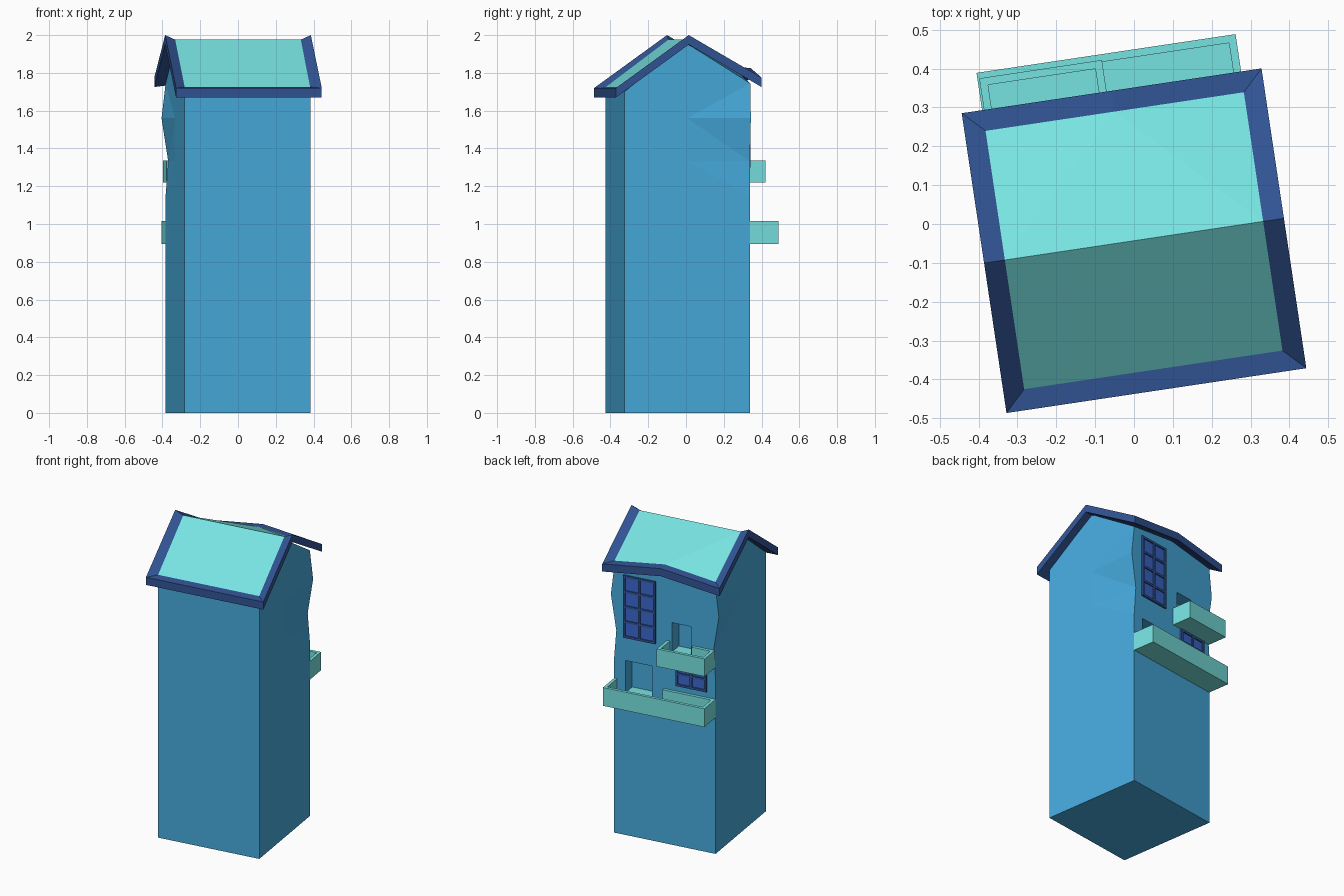
import bpy, bmesh, math

if "Cube" in bpy.data.objects:
    bpy.data.objects.remove(bpy.data.objects["Cube"])

ANGLE, SHIFT = math.radians(8.5), (0, -0.043, 0)
H = 0.337          # half width of the tower
WALL_Y = H         # plane of the decorated back wall


def material(name, rgb):
    m = bpy.data.materials.new(name)
    lin = [((c / 255 + 0.055) / 1.055) ** 2.4 for c in rgb]
    m.diffuse_color = (*lin, 1)
    m.use_nodes = True
    m.node_tree.nodes["Principled BSDF"].inputs["Base Color"].default_value = m.diffuse_color
    return m


BLUE = material("wall blue", (71, 171, 222))
TEAL = material("light teal", (119, 227, 225))
NAVY = material("navy trim", (50, 85, 150))
PANE = material("window blue", (58, 104, 205))


def finish(bm, name, *mats):
    bmesh.ops.recalc_face_normals(bm, faces=bm.faces)
    me = bpy.data.meshes.new(name)
    bm.to_mesh(me)
    bm.free()
    ob = bpy.data.objects.new(name, me)
    for m in mats:
        me.materials.append(m)
    bpy.context.collection.objects.link(ob)
    ob.rotation_euler.z = ANGLE
    ob.location = SHIFT
    return ob


def add_box(bm, p, d, z, mat=0):
    """Box on the back wall: p = distance from its right corner, d = outward depth."""
    vs = [bm.verts.new((H - a, WALL_Y + b, c)) for a in p for b in d for c in z]
    for f in ((0, 1, 3, 2), (4, 6, 7, 5), (0, 4, 5, 1), (2, 3, 7, 6), (0, 2, 6, 4), (1, 5, 7, 3)):
        bm.faces.new([vs[i] for i in f]).material_index = mat


# Tower body: rings of seven points, back corners bulge and pinch near the top
bm = bmesh.new()
levels = [(0, 0), (1.15, 0), (1.33, -0.014), (1.56, 0.022), (None, 0)]
rings = []
for z, w in levels:
    pts = [(-H, -H, 1.70), (H, -H, 1.70), (H, 0, 1.955), (H + w, H, 1.745),
           (0, H, 1.79), (-H - w, H, 1.745), (-H, 0, 1.955)]
    rings.append([bm.verts.new((x, y, top if z is None else z)) for x, y, top in pts])
for lo, hi in zip(rings, rings[1:]):
    for i in range(7):
        j = (i + 1) % 7
        bm.faces.new((lo[i], lo[j], hi[j], hi[i]))
bm.faces.new(rings[0])
t = rings[-1]
bm.faces.new((t[0], t[1], t[2], t[6]))
for tri in ((6, 2, 4), (2, 3, 4), (6, 4, 5)):
    bm.faces.new([t[i] for i in tri])
bmesh.ops.triangulate(bm, faces=[f for f in bm.faces if abs(f.calc_center_median().x) > H - 0.05])
tower = finish(bm, "tower_body", BLUE)

# Recessed doorways cut into the back wall
for p, z in (((0.075, 0.25), (0.92, 1.145)), ((0.385, 0.51), (1.255, 1.458))):
    bm = bmesh.new()
    add_box(bm, p, (-0.09, 0.05), z)
    cutter = finish(bm, "doorway_cutter", BLUE)
    cutter.hide_render = True
    mod = tower.modifiers.new("doorway", 'BOOLEAN')
    mod.operation, mod.solver, mod.object = 'DIFFERENCE', 'EXACT', cutter
    bpy.context.view_layer.objects.active = tower
    bpy.ops.object.modifier_apply(modifier=mod.name)
    bpy.data.objects.remove(cutter)

# Roof: bevelled navy border around two teal slopes, back eave raised in the middle
R, I, T = 0.39, 0.336, 0.05
outer = [(-R, -R, 1.72), (R, -R, 1.72), (R, 0, 2.0), (R, R, 1.775),
         (0, R, 1.825), (-R, R, 1.775), (-R, 0, 2.0)]
inner = [(-I, -I, 1.725), (I, -I, 1.725), (I, 0, 1.976), (I, I, 1.785),
         (0, I, 1.83), (-I, I, 1.785), (-I, 0, 1.976)]
bm = bmesh.new()
o = [bm.verts.new(v) for v in outer]
n = [bm.verts.new(v) for v in inner]
b = [bm.verts.new((x, y, z - T)) for x, y, z in outer]
for i in range(7):
    j = (i + 1) % 7
    bm.faces.new((o[i], o[j], n[j], n[i]))
    bm.faces.new((b[i], b[j], o[j], o[i]))
for ring, mat in ((n, 1), (b, 0)):
    for ids in ((0, 1, 2, 6), (6, 2, 4), (2, 3, 4), (6, 4, 5)):
        bm.faces.new([ring[i] for i in ids]).material_index = mat
finish(bm, "roof", NAVY, TEAL)


# Balconies: floor reaching into the doorway, three rails and a short rail by the wall
def balcony(name, p0, p1, depth, z0, floor, top, door, back_from):
    w = 0.02
    bm = bmesh.new()
    add_box(bm, (p0, p1), (0, depth), (z0, floor))
    add_box(bm, door, (-0.088, 0), (floor - 0.012, floor))
    add_box(bm, (p0, p1), (depth - w, depth), (floor, top))
    add_box(bm, (p0, p0 + w), (0, depth - w), (floor, top))
    add_box(bm, (p1 - w, p1), (0, depth - w), (floor, top))
    add_box(bm, (back_from, p1 - w), (0, w), (floor, top))
    finish(bm, name, TEAL)


balcony("lower_balcony", 0, 2 * H, 0.15, 0.895, 0.935, 1.015, (0.076, 0.249), 0.33)
balcony("upper_balcony", 0.35, 2 * H - 0.005, 0.135, 1.22, 1.268, 1.335, (0.386, 0.509), 0.525)


# Windows: blue pane with navy border and glazing bars
def window(name, p0, p1, z0, z1, cols, rows):
    w = 0.007
    bm = bmesh.new()
    add_box(bm, (p0, p1), (-0.002, 0.004), (z0, z1))
    for i in range(cols + 1):
        c = p0 + (p1 - p0) * i / cols
        add_box(bm, (c - w, c + w), (0, 0.012), (z0 - w, z1 + w), 1)
    for i in range(rows + 1):
        c = z0 + (z1 - z0) * i / rows
        add_box(bm, (p0, p1), (0, 0.011), (c - w, c + w), 1)
    finish(bm, name, PANE, NAVY)


window("upper_window", 0.07, 0.27, 1.305, 1.70, 2, 4)
window("lower_window", 0.42, 0.61, 1.06, 1.21, 2, 2)
